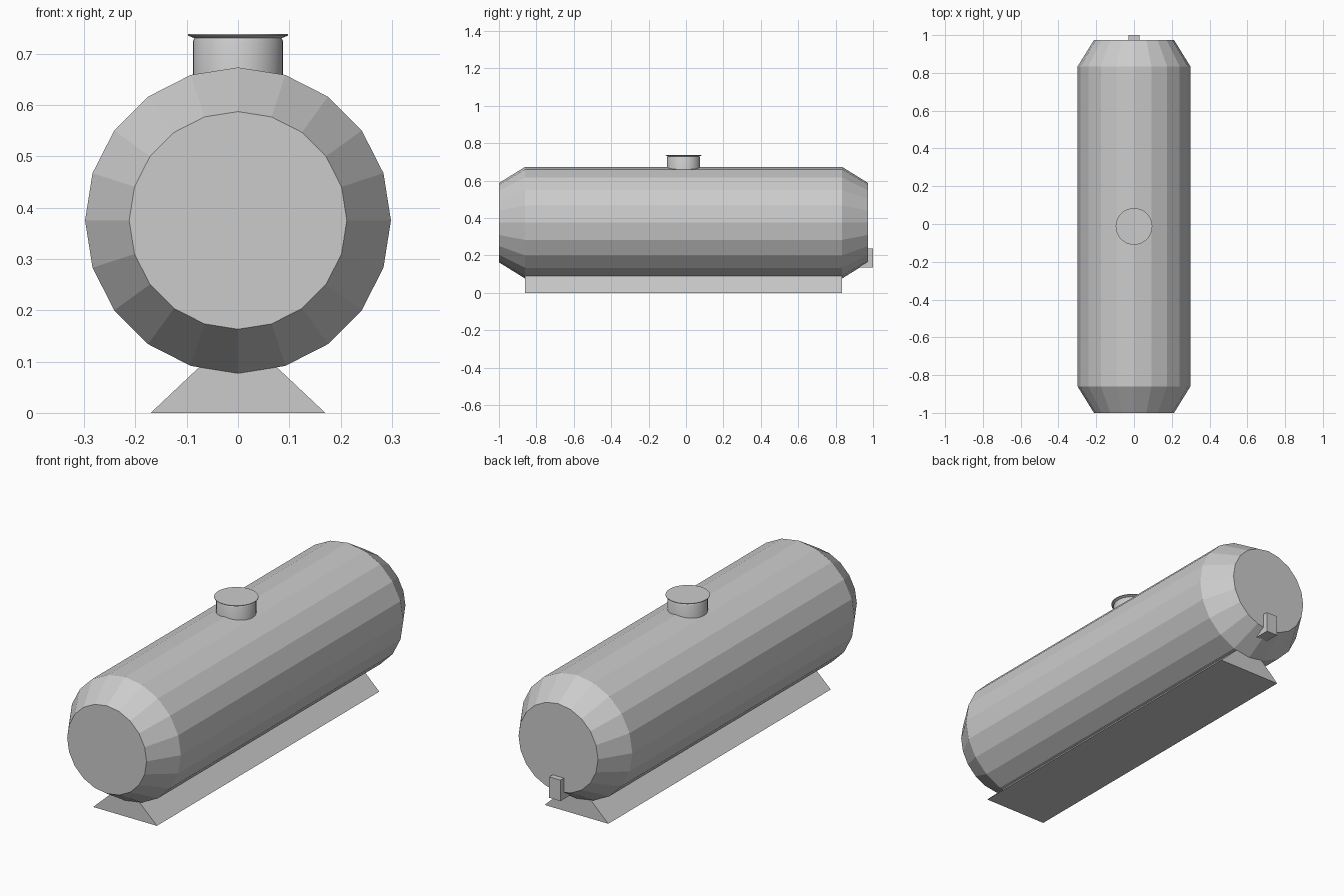
import bpy, bmesh, math

if "Cube" in bpy.data.objects:
    bpy.data.objects.remove(bpy.data.objects["Cube"])

YC = -0.013          # middle of the tank along y
Y_BACK, Y_FRONT = 0.835, -0.861


def make_object(name, bm):
    bmesh.ops.recalc_face_normals(bm, faces=bm.faces)
    mesh = bpy.data.meshes.new(name)
    bm.to_mesh(mesh)
    bm.free()
    obj = bpy.data.objects.new(name, mesh)
    bpy.context.collection.objects.link(obj)
    return obj


def stacked_rings(name, profile, sides, place):
    """Closed solid of rings; place(u, v, h) maps ring coordinates to xyz."""
    bm = bmesh.new()
    rings = []
    for r, h in profile:
        angles = [2 * math.pi * i / sides for i in range(sides)]
        rings.append([bm.verts.new(place(r * math.sin(a), r * math.cos(a), h)) for a in angles])
    for low, high in zip(rings, rings[1:]):
        for i in range(sides):
            j = (i + 1) % sides
            bm.faces.new((low[i], low[j], high[j], high[i]))
    bm.faces.new(rings[0])
    bm.faces.new(rings[-1])
    return make_object(name, bm)


def prism(name, outline, y0, y1):
    """Extrude an x-z outline along y."""
    bm = bmesh.new()
    face = bm.faces.new([bm.verts.new((x, y0, z)) for x, z in outline])
    ext = bmesh.ops.extrude_face_region(bm, geom=[face], use_keep_orig=True)
    moved = [g for g in ext["geom"] if isinstance(g, bmesh.types.BMVert)]
    bmesh.ops.translate(bm, verts=moved, vec=(0, y1 - y0, 0))
    return make_object(name, bm)


# Tank with tapered, flat-capped ends
stacked_rings("tank_body",
              [(0.212, -1.0), (0.298, Y_FRONT), (0.298, Y_BACK), (0.212, 0.974)],
              20, lambda u, v, h: (u, h, 0.375 + v))

# Filler neck and its flared lid
neck = stacked_rings("filler_neck",
                     [(0.088, 0.60), (0.088, 0.724), (0.085, 0.730),
                      (0.097, 0.735), (0.097, 0.738)],
                     32, lambda u, v, h: (u, YC + v, h))
bpy.context.view_layer.objects.active = neck
neck.select_set(True)
bpy.ops.object.shade_smooth_by_angle(angle=math.radians(30))

# Long wedge-shaped support under the tank
prism("base_support", [(-0.17, 0), (0.17, 0), (0.064, 0.1), (-0.064, 0.1)], Y_FRONT, Y_BACK)

# Small outlet block on the back end
prism("outlet_block", [(-0.03, 0.135), (0.03, 0.135), (0.03, 0.236), (-0.03, 0.236)], 0.92, 1.0)
